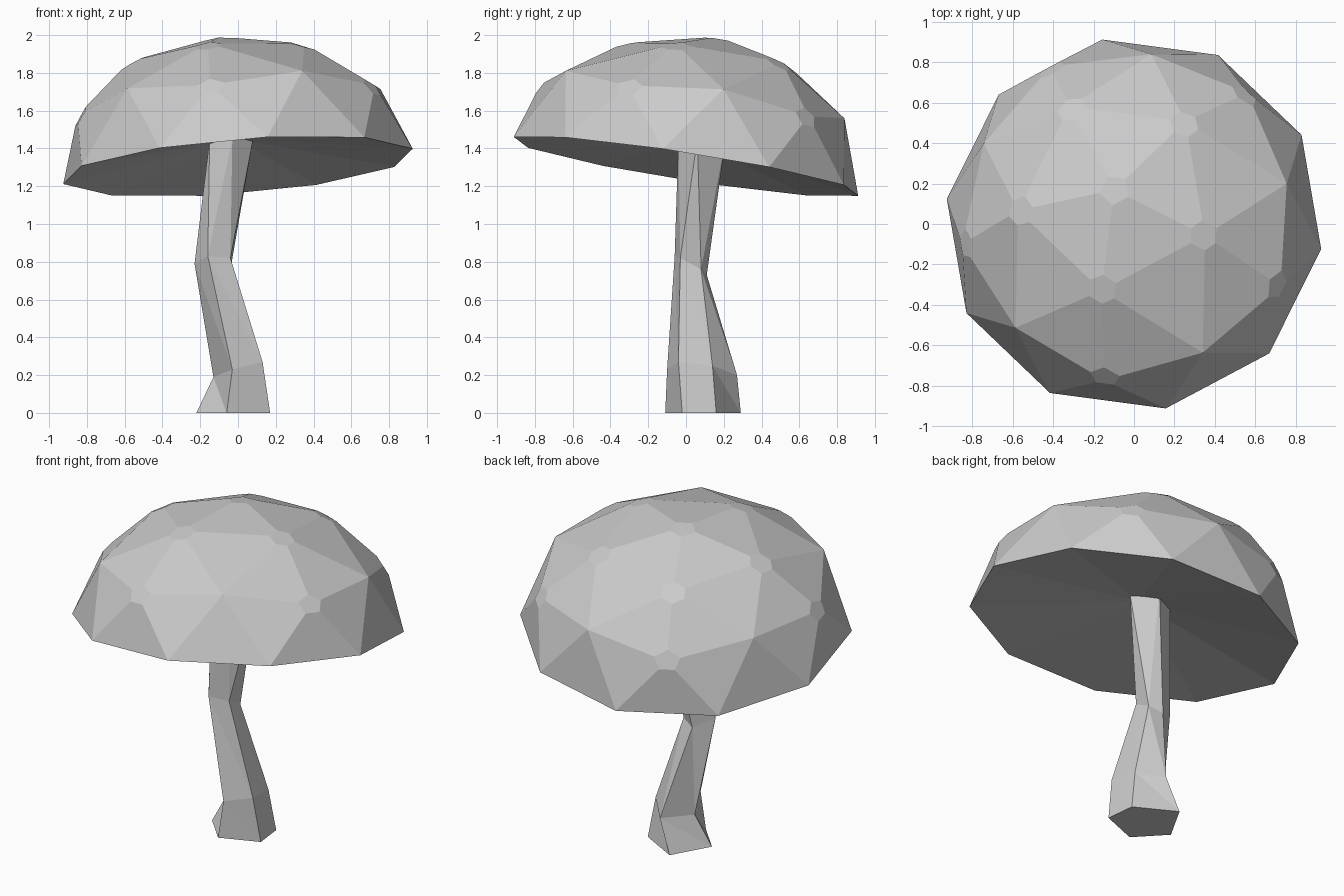
import bpy, bmesh
from math import radians
from mathutils import Matrix, Vector

cube = bpy.data.objects.get("Cube")
if cube:
    bpy.data.objects.remove(cube, do_unlink=True)

grey = bpy.data.materials.new("plain_grey")
grey.use_nodes = True
COLOR = (0.6, 0.6, 0.6, 1)
grey.diffuse_color = COLOR
grey.node_tree.nodes["Principled BSDF"].inputs["Base Color"].default_value = COLOR


def add_object(name, bm):
    bmesh.ops.recalc_face_normals(bm, faces=bm.faces)
    mesh = bpy.data.meshes.new(name)
    bm.to_mesh(mesh)
    bm.free()
    mesh.materials.append(grey)
    bpy.context.collection.objects.link(bpy.data.objects.new(name, mesh))


# Cap: half an icosphere, crown pushed slightly back, corners cut off
bm = bmesh.new()
bmesh.ops.create_icosphere(bm, subdivisions=2, radius=1)
bm.transform(Matrix.Rotation(radians(-26), 4, 'Z'))
crown = [v for v in bm.verts if v.co.z > 0.8]
ring = [v for v in bm.verts if len(v.link_edges) == 5 and 0 < v.co.z < 0.8]
for v in crown:
    v.co += Vector((-0.045, 0.065, 0))
bmesh.ops.delete(bm, geom=[v for v in bm.verts if v.co.z < -0.01], context='VERTS')
bmesh.ops.bevel(bm, geom=crown + ring, offset=0.085, offset_type='OFFSET',
                segments=1, affect='VERTICES')

# Underside: shallow hollow cone closing the rim
rim = [e for e in bm.edges if e.is_boundary]
apex = bm.verts.new((0, 0, 0.21))
for edge in rim:
    bm.faces.new((edge.verts[0], edge.verts[1], apex))

# Squash and tilt the cap
up = Vector((-0.08, 0.157, 1)).normalized()
tilt = Vector((0, 0, 1)).rotation_difference(up).to_matrix().to_4x4()
bm.transform(Matrix.Translation((0, 0, 1.305)) @ tilt
             @ Matrix.Diagonal((0.938, 0.938, 0.71, 1)))
add_object("mushroom_cap", bm)

# Stem: crooked, twisted five-sided column, one ring per level
rings = [
    [(-.06, -.11, 0), (.17, -.02, 0), (.15, .16, 0), (-.09, .29, 0), (-.22, .06, 0)],
    [(-.03, -.1, .23), (.13, -.04, .27), (.11, .14, .25), (-.01, .27, .2), (-.13, .1, .19)],
    [(-.16, -.06, .83), (-.04, -.03, .82), (-.04, .08, .76), (-.12, .11, .73), (-.23, .04, .79)],
    [(-.03, -.04, 1.45), (.08, .06, 1.45), (-.01, .21, 1.45), (-.14, .15, 1.45), (-.15, -.04, 1.45)],
]
bm = bmesh.new()
loops = [[bm.verts.new(p) for p in points] for points in rings]
for low, high in zip(loops, loops[1:]):
    for i in range(5):
        j = (i + 1) % 5
        bm.faces.new((low[i], low[j], high[i]))
        bm.faces.new((low[j], high[j], high[i]))
bm.faces.new(loops[0])
bm.faces.new(loops[-1])
add_object("mushroom_stem", bm)
